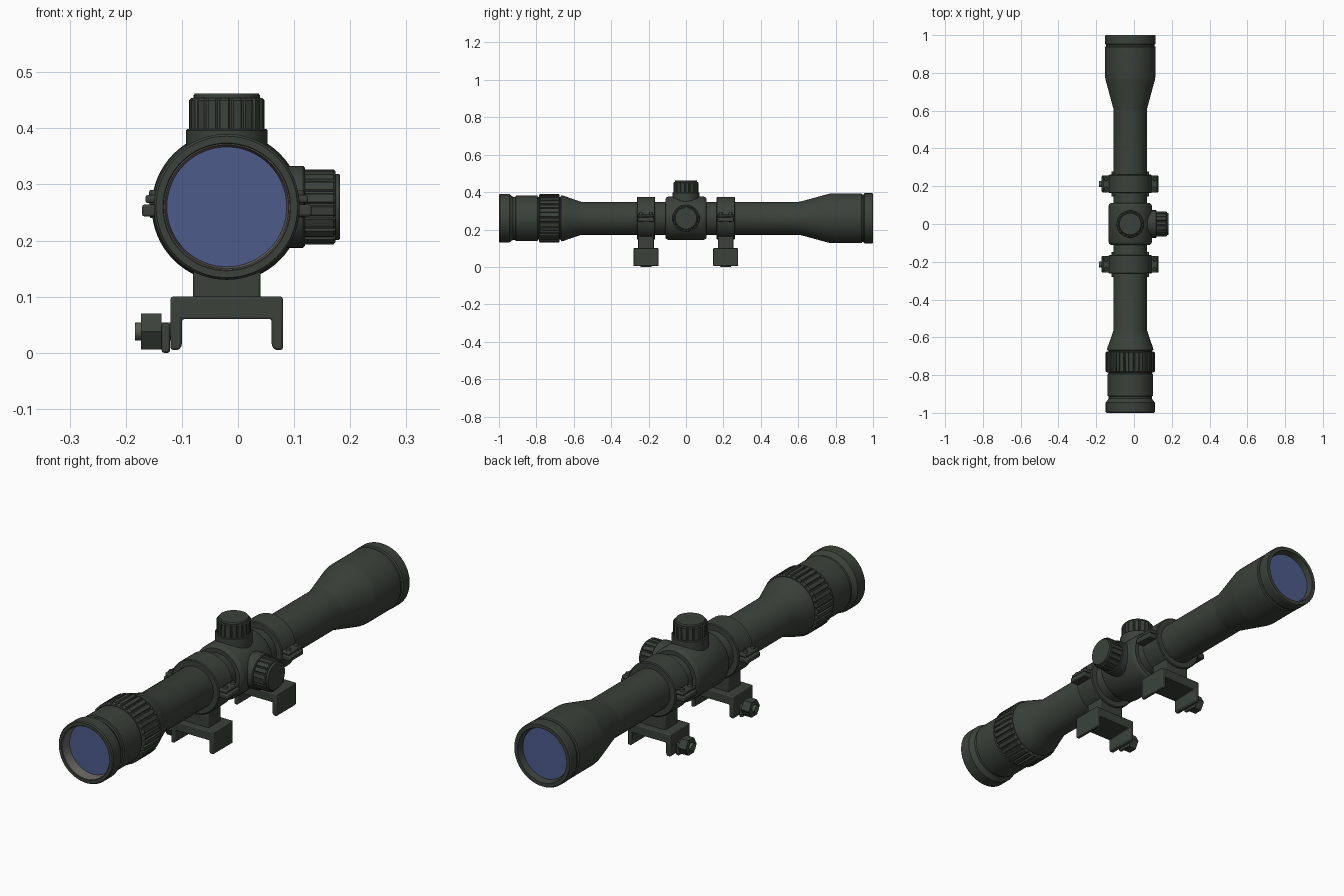
import bpy, bmesh
from math import sin, cos, pi, radians
from mathutils import Vector

cube = bpy.data.objects.get("Cube")
if cube:
    bpy.data.objects.remove(cube, do_unlink=True)

CX, CZ = -0.02, 0.26          # optical axis
AXES = {"X": (Vector((1, 0, 0)), Vector((0, 1, 0)), Vector((0, 0, 1))),
        "Y": (Vector((0, 1, 0)), Vector((0, 0, 1)), Vector((1, 0, 0))),
        "Z": (Vector((0, 0, 1)), Vector((1, 0, 0)), Vector((0, 1, 0)))}


def material(name, rgb, rough=0.6):
    m = bpy.data.materials.new(name)
    m.use_nodes = True
    m.diffuse_color = (*rgb, 1)
    node = m.node_tree.nodes["Principled BSDF"]
    node.inputs["Base Color"].default_value = (*rgb, 1)
    node.inputs["Roughness"].default_value = rough
    return m


BODY = material("dark olive metal", (0.043, 0.053, 0.042))
STEEL = material("dull steel", (0.09, 0.1, 0.088))
INNER = material("warm grey lining", (0.15, 0.14, 0.13))
GLASS = material("blue glass", (0.075, 0.105, 0.26), 0.2)


def finish(name, bm, mat, bevel=0.0):
    bmesh.ops.recalc_face_normals(bm, faces=bm.faces)
    me = bpy.data.meshes.new(name)
    bm.to_mesh(me)
    bm.free()
    ob = bpy.data.objects.new(name, me)
    bpy.context.collection.objects.link(ob)
    me.materials.append(mat)
    if bevel:
        mod = ob.modifiers.new("Bevel", "BEVEL")
        mod.width, mod.segments = bevel, 2
    bpy.ops.object.select_all(action="DESELECT")
    ob.select_set(True)
    bpy.context.view_layer.objects.active = ob
    bpy.ops.object.shade_smooth_by_angle(angle=radians(30))
    return ob


def lathe(name, profile, centre, axis, mat, segs=64, flutes=0, depth=0.0, closed=False):
    """Revolve (distance, radius) pairs; flutes cut grooves into the outline."""
    d, u, v = AXES[axis]
    angles = [(2 * pi * i / segs, 0) for i in range(segs)]
    if flutes:
        steps = ((0, 0), (0.62, 0), (0.72, depth), (0.9, depth))
        angles = [(2 * pi * (i + f) / flutes, g) for i in range(flutes) for f, g in steps]
    bm = bmesh.new()
    rings = [[bm.verts.new(Vector(centre) + d * t + (u * cos(a) + v * sin(a)) * (r - g))
              for a, g in angles] for t, r in profile]
    n = len(angles)
    pairs = list(zip(rings, rings[1:]))
    if closed:
        pairs.append((rings[-1], rings[0]))
    else:
        bm.faces.new(rings[0])
        bm.faces.new(rings[-1])
    for a, b in pairs:
        for i in range(n):
            j = (i + 1) % n
            bm.faces.new((a[i], a[j], b[j], b[i]))
    return finish(name, bm, mat)


def extrude(name, outline, y0, y1, mat, bevel=0.0):
    """Extrude an (x, z) outline along y."""
    bm = bmesh.new()
    f = bm.faces.new([bm.verts.new((x, y0, z)) for x, z in outline])
    new = bmesh.ops.extrude_face_region(bm, geom=[f])["geom"]
    bmesh.ops.translate(bm, verts=[g for g in new if isinstance(g, bmesh.types.BMVert)],
                        vec=(0, y1 - y0, 0))
    return finish(name, bm, mat, bevel)


def box(name, x0, x1, y0, y1, z0, z1, mat=BODY, bevel=0.004):
    return extrude(name, [(x0, z0), (x1, z0), (x1, z1), (x0, z1)], y0, y1, mat, bevel)


AXIS = (CX, 0, CZ)

# Main tube with eyepiece at the front and objective bell at the back
lathe("scope_body", [
    (-0.95, 0.107), (-0.998, 0.112), (-1, 0.114), (-1, 0.126), (-0.995, 0.13),
    (-0.945, 0.13), (-0.935, 0.122), (-0.925, 0.115), (-0.912, 0.115),
    (-0.91, 0.121), (-0.795, 0.121), (-0.79, 0.114), (-0.67, 0.114),
    (-0.668, 0.123), (-0.655, 0.121), (-0.62, 0.108), (-0.56, 0.088),
    (0.6, 0.088), (0.61, 0.089), (0.765, 0.131), (0.78, 0.133),
    (0.938, 0.133), (0.942, 0.128), (0.95, 0.128), (0.954, 0.134),
    (0.995, 0.134), (1, 0.131), (1, 0.115), (0.97, 0.108)], AXIS, "Y", BODY)
lathe("zoom_ring", [(-0.785, 0.124), (-0.781, 0.13), (-0.68, 0.13), (-0.676, 0.124)],
      AXIS, "Y", BODY, flutes=32, depth=0.007)

# Lenses and the eyepiece lining
lathe("eyepiece_lens", [(-0.955, 0.107), (-0.949, 0.107)], AXIS, "Y", GLASS)
lathe("objective_lens", [(0.969, 0.108), (0.975, 0.108)], AXIS, "Y", GLASS)
lathe("eyepiece_lining", [(-0.952, 0.1065), (-0.9985, 0.1105), (-0.9985, 0.113), (-0.952, 0.109)],
      AXIS, "Y", INNER, closed=True)

# Central saddle and the two adjustment turrets
lathe("saddle", [(-0.11, 0.088), (-0.11, 0.105), (-0.105, 0.111), (-0.093, 0.116),
                 (0.093, 0.116), (0.105, 0.111), (0.11, 0.105), (0.11, 0.088)], AXIS, "Y", BODY)
for name, axis in (("elevation", "Z"), ("windage", "X")):
    lathe(name + "_boss", [(0.05, 0.073), (0.136, 0.073), (0.139, 0.07)], AXIS, axis, BODY, 48)
    lathe(name + "_knob", [(0.138, 0.067), (0.19, 0.067), (0.194, 0.063)],
          AXIS, axis, BODY, flutes=18, depth=0.004)
    lathe(name + "_cap", [(0.19, 0.059), (0.199, 0.059), (0.202, 0.057)], AXIS, axis, BODY, 48)

# Mounts: ring, clamping lugs, stem, rail clamp and cross bolt
for label, y in (("front", -0.214), ("rear", 0.212)):
    lathe(label + "_ring", [(-0.049, 0.086), (-0.049, 0.11), (-0.046, 0.114), (0.046, 0.114),
                            (0.049, 0.11), (0.049, 0.086)], (CX, y, CZ), "Y", BODY, closed=True)
    for side, s in (("right", -1), ("left", 1)):
        def span(a, b):
            return sorted((CX + s * a, CX + s * b))
        box(f"{label}_{side}_lower_lug", *span(0.09, 0.151), y - 0.044, y + 0.044, 0.243, 0.264)
        box(f"{label}_{side}_upper_lug", *span(0.09, 0.145), y - 0.044, y + 0.044, 0.267, 0.281)
        for k in (-1, 1):
            lathe(f"{label}_{side}_screw", [(0.24, 0.008), (0.285, 0.01), (0.29, 0.008)],
                  (CX + s * 0.129, y + k * 0.026, 0), "Z", BODY, 16)
    box(label + "_stem", -0.08, 0.04, y - 0.042, y + 0.042, 0.095, 0.17)
    extrude(label + "_rail_clamp", [
        (-0.12, 0.1), (-0.12, 0.005), (-0.106, 0.005), (-0.1, 0.012), (-0.1, 0.06),
        (0.06, 0.06), (0.06, 0.012), (0.066, 0.005), (0.08, 0.005), (0.08, 0.1)],
        y - 0.067, y + 0.067, BODY, 0.004)
    bolt = (0, y, 0.038)
    box(label + "_clamp_plate", -0.136, -0.121, y - 0.03, y + 0.03, 0, 0.052)
    lathe(label + "_nut", [(-0.173, 0.037), (-0.136, 0.037)], bolt, "X", BODY, 6)
    lathe(label + "_bolt", [(-0.184, 0.016), (-0.11, 0.016)], bolt, "X", STEEL, 16)
